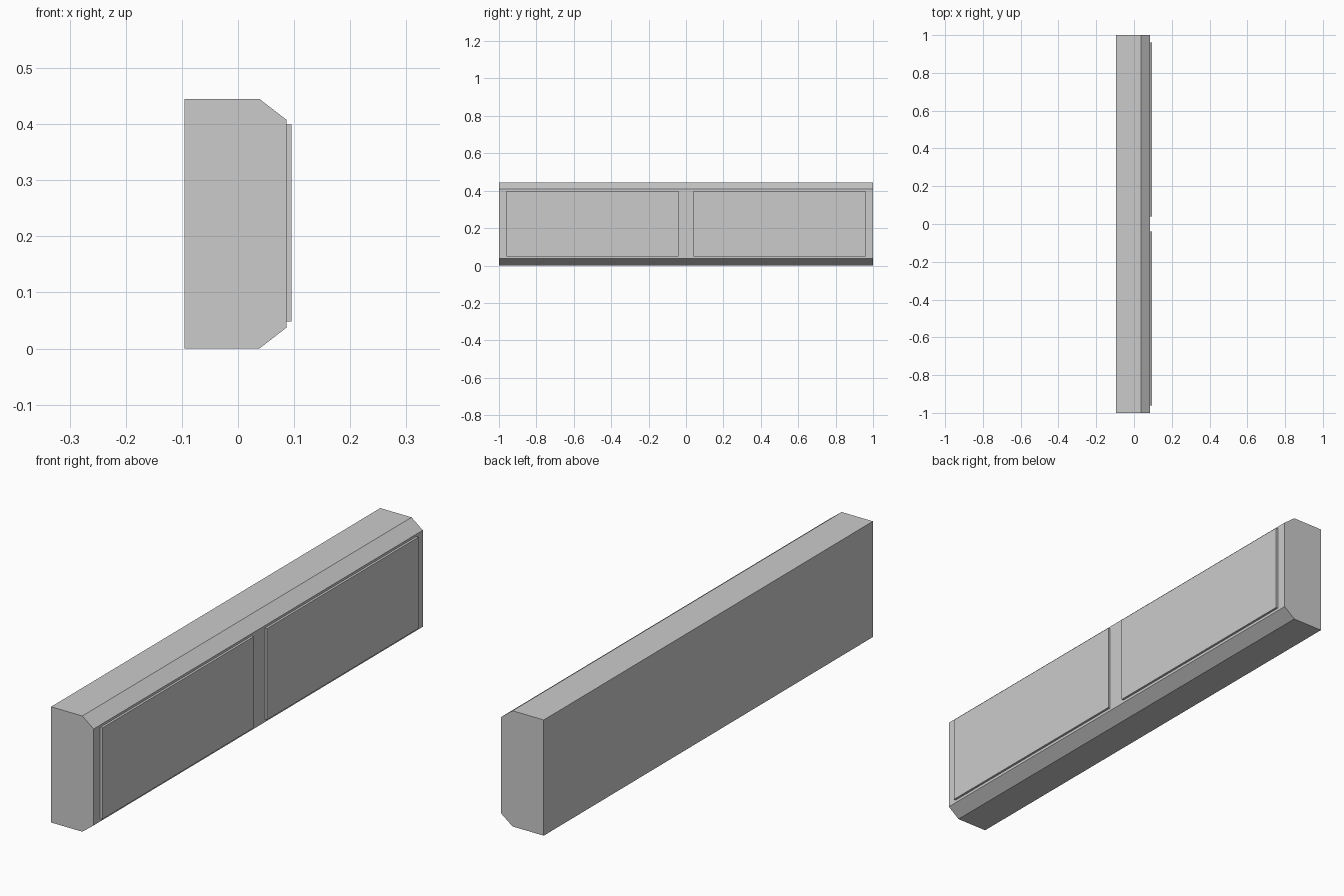
import bpy, bmesh

if "Cube" in bpy.data.objects:
    bpy.data.objects.remove(bpy.data.objects["Cube"])


def make_object(name, bm):
    bmesh.ops.recalc_face_normals(bm, faces=bm.faces)
    mesh = bpy.data.meshes.new(name)
    bm.to_mesh(mesh)
    bm.free()
    obj = bpy.data.objects.new(name, mesh)
    bpy.context.collection.objects.link(obj)
    return obj


def extrude_profile(name, profile, y0, y1):
    """Extrude an x-z outline along y."""
    bm = bmesh.new()
    face = bm.faces.new([bm.verts.new((x, y0, z)) for x, z in profile])
    ext = bmesh.ops.extrude_face_region(bm, geom=[face])
    verts = [g for g in ext["geom"] if isinstance(g, bmesh.types.BMVert)]
    bmesh.ops.translate(bm, verts=verts, vec=(0, y1 - y0, 0))
    return make_object(name, bm)


# Long body with chamfered front edges
back, front, lip, height, drop = -0.095, 0.086, 0.038, 0.445, 0.037
extrude_profile("body", [
    (back, 0), (lip, 0), (front, drop),
    (front, height - drop), (lip, height), (back, height)], -1, 1)

# Two raised face panels, mirrored across y
panel_outline = [(front, 0.048), (0.095, 0.048), (0.095, 0.399), (front, 0.399)]
for side, y0, y1 in (("left", -0.96, -0.04), ("right", 0.04, 0.96)):
    extrude_profile(side + "_panel", panel_outline, y0, y1)
